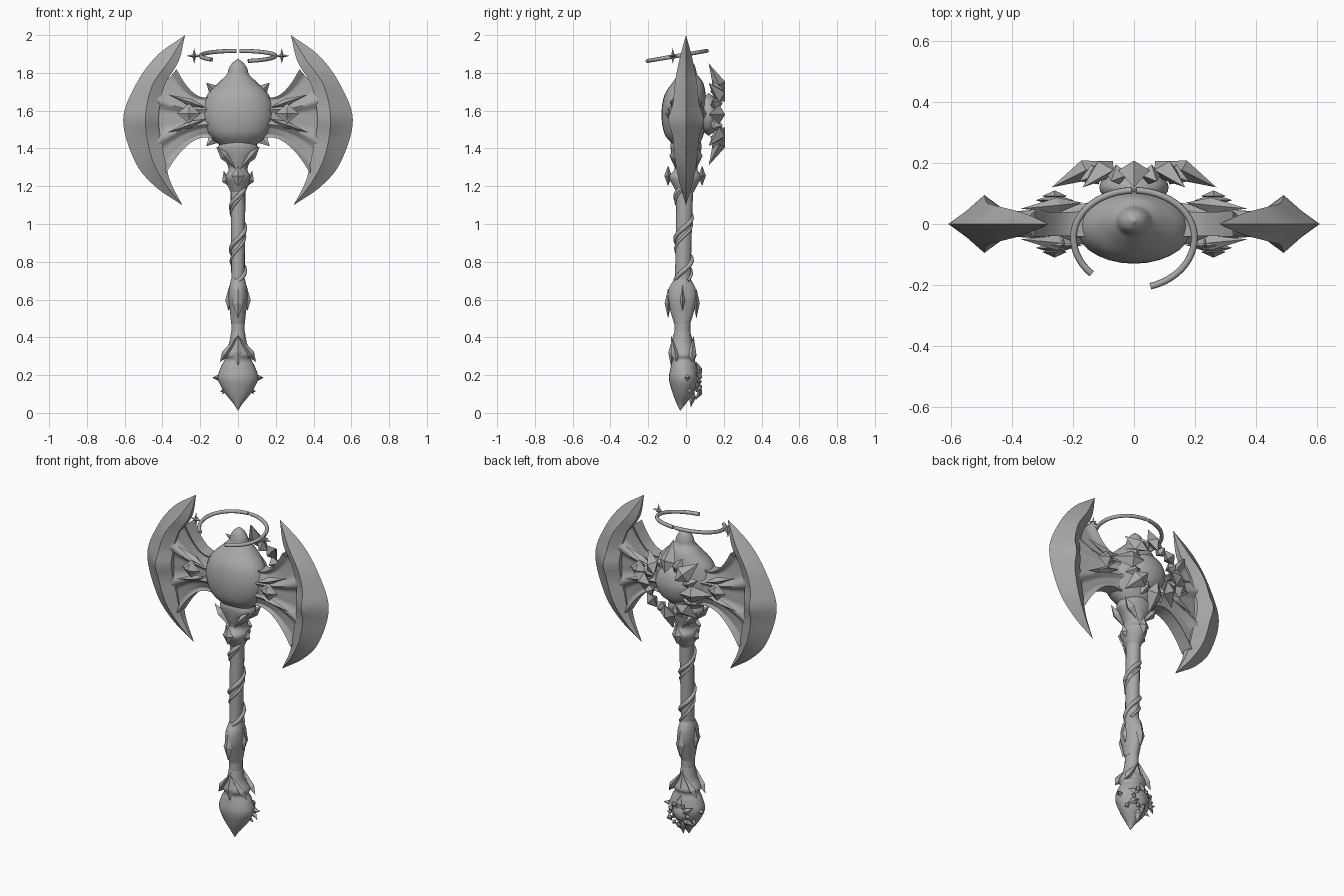
import bpy, bmesh
from math import sin, cos, pi, exp
from mathutils import Vector

if "Cube" in bpy.data.objects:
    bpy.data.objects.remove(bpy.data.objects["Cube"])

GREY = (0.4, 0.4, 0.4, 1)
mat = bpy.data.materials.new("plain grey")
mat.use_nodes = True
mat.diffuse_color = GREY
mat.node_tree.nodes["Principled BSDF"].inputs["Base Color"].default_value = GREY


def finish(name, bm, angle=40, mirror=False):
    bmesh.ops.remove_doubles(bm, verts=bm.verts, dist=0.0005)
    bmesh.ops.recalc_face_normals(bm, faces=bm.faces)
    mesh = bpy.data.meshes.new(name)
    bm.to_mesh(mesh)
    bm.free()
    mesh.materials.append(mat)
    ob = bpy.data.objects.new(name, mesh)
    bpy.context.collection.objects.link(ob)
    if mirror:
        ob.modifiers.new("Mirror", 'MIRROR')
    bpy.ops.object.select_all(action='DESELECT')
    ob.select_set(True)
    bpy.context.view_layer.objects.active = ob
    if angle:
        bpy.ops.object.shade_smooth_by_angle(angle=angle * pi / 180)
    return ob


def spline(pts, n):
    """Smooth path through a few points."""
    p = [Vector(q) for q in pts]
    p = [2 * p[0] - p[1]] + p + [2 * p[-1] - p[-2]]
    out = []
    for k in range(n + 1):
        s = k / n * (len(p) - 3)
        i = min(int(s), len(p) - 4)
        t = s - i
        a, b, c, d = p[i:i + 4]
        out.append(0.5 * (2 * b + (c - a) * t + (2 * a - 5 * b + 4 * c - d) * t ** 2
                          + (3 * b - a - 3 * c + d) * t ** 3))
    return out


def loft(bm, rings):
    rows = [[bm.verts.new(p) for p in r] for r in rings]
    n = len(rows[0])
    for a, b in zip(rows, rows[1:]):
        for j in range(n):
            bm.faces.new((a[j], a[(j + 1) % n], b[(j + 1) % n], b[j]))
    bm.faces.new(rows[0])
    bm.faces.new(rows[-1])


def lathe(name, profile, n=28, steps=5):
    """Profile points are height, half width, half depth, depth centre."""
    bm = bmesh.new()
    rings = []
    for z, rx, ry, cy in spline(profile, steps * (len(profile) - 1)):
        rx, ry = max(rx, 0.001), max(ry, 0.001)
        rings.append([(rx * cos(2 * pi * k / n), cy + ry * sin(2 * pi * k / n), z)
                      for k in range(n)])
    loft(bm, rings)
    return finish(name, bm, 60)


def crystal(bm, base, tip, width, depth, normal=(0, 1, 0), waist=0.4):
    """Four-sided pointed shard."""
    base, tip = Vector(base), Vector(tip)
    axis = (tip - base).normalized()
    side = axis.cross(Vector(normal)).normalized()
    up = side.cross(axis)
    mid = base.lerp(tip, waist)
    ring = [bm.verts.new(mid + o) for o in
            (side * width, up * depth, -side * width, -up * depth)]
    b, t = bm.verts.new(base), bm.verts.new(tip)
    for k in range(4):
        bm.faces.new((ring[k], ring[(k + 1) % 4], t))
        bm.faces.new((ring[(k + 1) % 4], ring[k], b))


def tube(name, pts, radius):
    bm = bmesh.new()
    pts = [Vector(p) for p in pts]
    rings = []
    for k, p in enumerate(pts):
        d = (pts[min(k + 1, len(pts) - 1)] - pts[max(k - 1, 0)]).normalized()
        u = d.cross(Vector((0, 0.2, 1))).normalized()
        w = d.cross(u)
        rings.append([p + radius * (u * cos(pi * j / 4) + w * sin(pi * j / 4)) for j in range(8)])
    loft(bm, rings)
    return finish(name, bm, 60)


# Crescent blades
N = 40
outer = spline([(.28, 2), (.43, 1.89), (.54, 1.74), (.608, 1.55), (.545, 1.33), (.44, 1.2), (.295, 1.1)], N)
ridge = spline([(.28, 2), (.36, 1.87), (.455, 1.73), (.49, 1.55), (.46, 1.36), (.39, 1.22), (.295, 1.1)], N)
inner = spline([(.28, 2), (.315, 1.86), (.39, 1.73), (.42, 1.55), (.39, 1.36), (.36, 1.23), (.295, 1.1)], N)
bm = bmesh.new()
rings = []
for k in range(N + 1):
    s = k / N
    w = 0.07 * sin(pi * s) + 0.025 * exp(-((s - 0.5) / 0.05) ** 2)
    half = outer[k].lerp(ridge[k], 0.5)
    sec = [(outer[k], 0), (half, w * .45), (ridge[k], w), (inner[k], w * .45),
           (inner[k], -w * .45), (ridge[k], -w), (half, -w * .45)]
    rings.append([(p.x, y, p.y) for p, y in sec])
loft(bm, rings)
finish("crescent_blades", bm, 30, True)

# Ribbed webs between hub and blades
M = 36
ends = spline([(.325, 1.82), (.41, 1.71), (.45, 1.55), (.42, 1.38), (.38, 1.27)], M)
bm = bmesh.new()
rings = []
for i in range(17):
    u = i / 16
    front, back = [], []
    for j in range(M + 1):
        v = j / M
        p = Vector((0.12, 1.69 - 0.24 * v)).lerp(ends[j], u)
        p.y -= 0.28 * u * (1 - u) * (1 - 2 * v)
        rib = max(0, cos(6 * pi * v)) ** 2
        y = 0.014 + 0.055 * (1 - u) ** 1.5 * sin(pi * (0.1 + 0.8 * v)) + 0.028 * rib * (0.4 + 0.6 * u)
        front.append((p.x, -y, p.y))
        back.insert(0, (p.x, y, p.y))
    rings.append(front + back)
loft(bm, rings)
finish("ribbed_webs", bm, 50, True)

# Diamond studs with raised settings, and side leaves
bm = bmesh.new()
for s in (-1, 1):
    for r, y, d in ((0.062, 0.078, 0.02), (0.04, 0.092, 0.018)):
        crystal(bm, (.26 - r, s * y, 1.585), (.26 + r, s * y, 1.585), r * .85, d, waist=0.5)
    for dz in (-1, 1):
        crystal(bm, (.17, s * .07, 1.585 + dz * .03), (.37, s * .05, 1.585 + dz * .1), .02, .025)
finish("diamond_studs", bm, 0, True)

# Round hub with finial
lathe("hub", [(1.39, .05, .05, 0), (1.42, .10, .07, 0), (1.48, .162, .105, -.01), (1.58, .192, .122, -.008),
              (1.68, .165, .11, -.005), (1.75, .10, .08, .01), (1.79, .06, .05, .01), (1.82, .05, .042, .01),
              (1.85, .032, .03, .01), (1.875, .002, .002, .01)])


def rosette(name, cy, cz, size, n=8):
    """Domed star of shards around a lens, facing the back."""
    bm = bmesh.new()
    for k in range(2 * n):
        a = pi * k / n
        big = k % 2 == 0
        r = size * ((1 if k % 4 == 0 else .88) if big else .72)
        dx, dz = sin(a), cos(a)
        r0 = size * (.36 if big else .4)
        y0 = cy + size * (.32 if big else .2)
        crystal(bm, (dx * r0, y0, cz + dz * r0), (dx * r, cy + (0 if big else .02), cz + dz * r),
                size * (.19 if big else .14), size * .13, waist=.35)
    finish(name + "_shards", bm, 0)
    lathe(name + "_lens", [(cz - size * .42, .001, .001, cy), (cz - size * .28, size * .3, size * .15, cy),
                           (cz, size * .42, size * .22, cy), (cz + size * .28, size * .3, size * .15, cy),
                           (cz + size * .42, .001, .001, cy)])


rosette("back_star", .12, 1.58, .27)
rosette("pommel_star", .05, .165, .11, 6)

# Handle, collar and pommel
lathe("shaft", [(.36, .036, .042, -.02), (.6, .035, .042, -.018), (.9, .037, .042, -.013), (1.25, .04, .045, -.005)], 16)
lathe("collar", [(1.16, .036, .04, -.005), (1.2, .052, .062, -.005), (1.25, .066, .085, -.005), (1.29, .05, .06, 0),
                 (1.34, .07, .07, 0), (1.39, .108, .08, 0), (1.43, .09, .08, 0), (1.47, .05, .05, 0)])
lathe("middle_knot", [(.47, .036, .042, -.02), (.53, .042, .06, -.02), (.6, .05, .076, -.02),
                      (.66, .047, .07, -.02), (.71, .036, .042, -.018)])
lathe("pommel", [(.012, .001, .001, -.03), (.05, .025, .025, -.025), (.11, .073, .058, -.015), (.18, .106, .078, -.012),
                 (.24, .092, .07, -.012), (.28, .072, .06, -.013), (.31, .078, .07, -.015), (.36, .05, .055, -.02),
                 (.43, .036, .042, -.02)])

# Twisting vines around the shaft
for name, phase, z0, turns, rad in (("vine", 3.7, .66, 2.4, .013), ("thin_vine", .6, .7, 2.1, .008)):
    path = []
    for k in range(81):
        t = k / 80
        a = phase + 2 * pi * turns * t
        path.append((.036 * cos(a), -.013 + .042 * sin(a), z0 + .54 * t))
    tube(name, path, rad)

# Pointed leaves on knots, collar and pommel
bm = bmesh.new()
for s in (-1, 1):
    crystal(bm, (0, s * .09 - .005, 1.2), (0, s * .09 - .005, 1.31), .036, .02, waist=.5)
    crystal(bm, (0, s * .075 - .02, .5), (0, s * .075 - .02, .66), .03, .018, waist=.5)
    crystal(bm, (0, s * .06 - .02, .25), (0, s * .045 - .02, .42), .035, .02)
    for t in (-1, 1):
        crystal(bm, (t * .01, s * .055, 1.29), (t * .115, s * .06, 1.41), .024, .03, waist=.6)
        crystal(bm, (t * .095, s * .04 - .01, .27), (0, s * .06 - .02, .41), .022, .022, waist=.3)
    # Side shards
    crystal(bm, (s * .05, -.018, .54), (s * .044, -.018, .68), .02, .014)
    crystal(bm, (s * .085, 0, .185), (s * .137, .02, .187), .016, .016)
    crystal(bm, (s * .05, .01, .14), (s * .085, .03, .1), .016, .016)
    crystal(bm, (s * .05, -.005, 1.2), (s * .076, -.005, 1.28), .025, .02)
crystal(bm, (0, .04, .12), (0, .025, .03), .025, .02)
finish("pointed_leaves", bm, 0)


# Broken tilted halo with small stars
def halo(a):
    y = -.045 + .155 * sin(a) if sin(a) > 0 else -.045 + .165 * sin(a)
    return (.198 * cos(a), y, 1.915 + (y - .1) * .17)


tube("halo_right", [halo(pi * (.512 + .74 * k / 32)) for k in range(33)], .011)
tube("halo_left", [halo(pi * (.488 - .9 * k / 32)) for k in range(33)], .011)
bm = bmesh.new()
for s in (-1, 1):
    c = Vector((s * .232, -.07, 1.89))
    for d, r in (((1, 0, 0), .042), ((0, 0, 1), .042), ((0, 1, 0), .025)):
        e = Vector(d) * r
        crystal(bm, c - e, c + e, .01, .01, (0, 1, 0) if d[1] == 0 else (1, 0, 0), .5)
finish("halo_stars", bm, 0)
